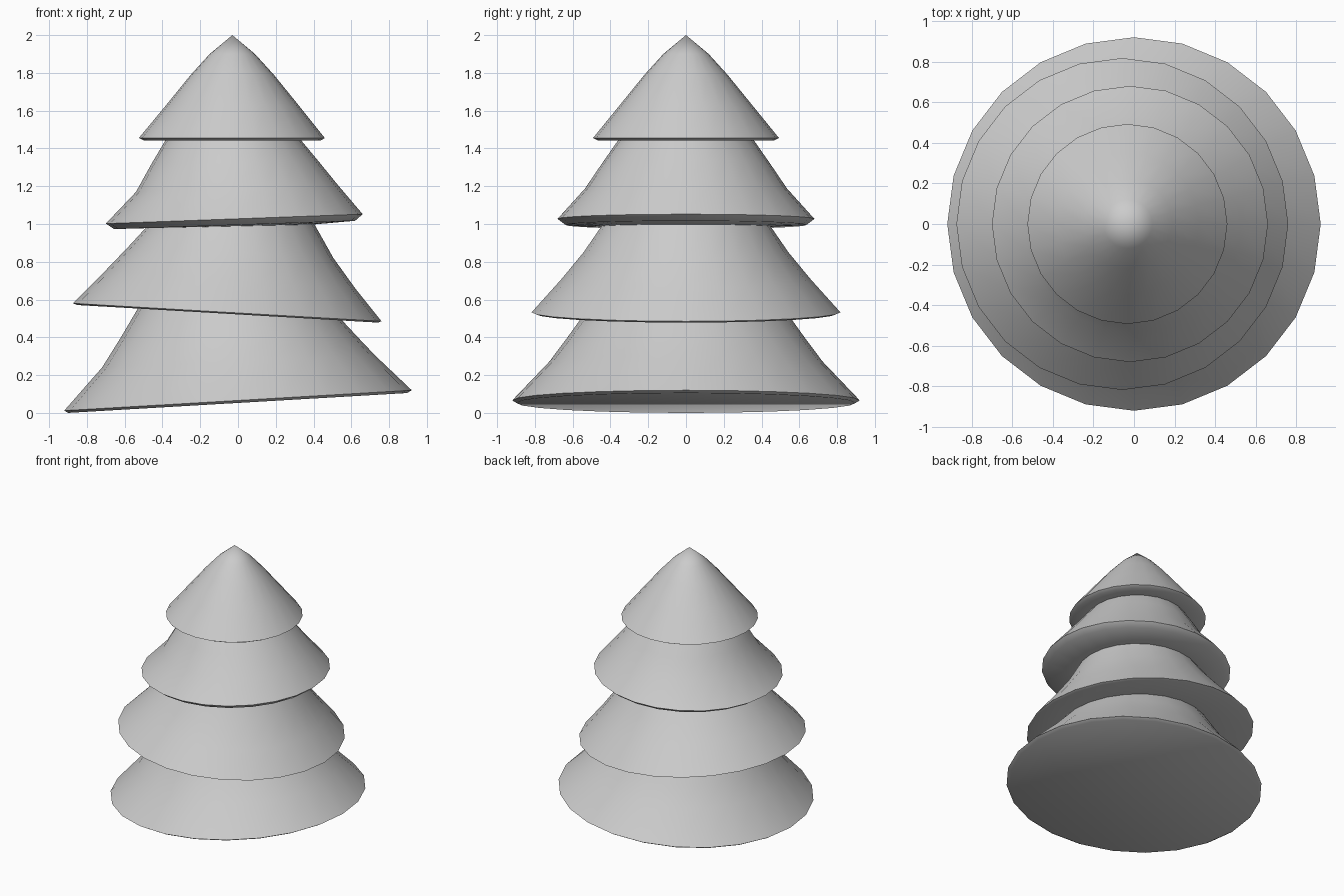
import bpy, bmesh, math

if "Cube" in bpy.data.objects:
    bpy.data.objects.remove(bpy.data.objects["Cube"])

SIDES = 24

# Each ring is a tilted circle: left x, left z, right x, right z
TIERS = [
    # bottom tier
    [(-.90, .0, .895, .105), (-.92, .012, .92, .12), (-.72, .24, .725, .305),
     (-.62, .40, .635, .40), (-.53, .553, .55, .491)],
    # second tier
    [(-.85, .571, .74, .478), (-.875, .58, .76, .485), (-.70, .755, .62, .66),
     (-.58, .88, .505, .82), (-.49, .978, .405, .998)],
    # third tier
    [(-.655, .973, .62, 1.017), (-.70, 1.002, .66, 1.052), (-.54, 1.17, .53, 1.205),
     (-.46, 1.315, .42, 1.34), (-.385, 1.442, .335, 1.442)],
    # top tier
    [(-.495, 1.441, .435, 1.441), (-.525, 1.455, .46, 1.455), (-.38, 1.63, .32, 1.63),
     (-.25, 1.79, .19, 1.79), (-.15, 1.90, .09, 1.90)],
]


def add_ring(bm, xl, zl, xr, zr):
    cx, cz = (xl + xr) / 2, (zl + zr) / 2
    dx, dz = (xr - xl) / 2, (zr - zl) / 2
    verts = []
    for i in range(SIDES):
        a = math.tau * i / SIDES
        c, s = math.cos(a), math.sin(a)
        verts.append(bm.verts.new((cx + dx * c, dx * s, cz + dz * c)))
    return verts


# Continuous skin through all tiers, closed at the base and pointed at the tip
bm = bmesh.new()
rings = [add_ring(bm, *r) for tier in TIERS for r in tier]
for low, high in zip(rings, rings[1:]):
    for i in range(SIDES):
        j = (i + 1) % SIDES
        bm.faces.new((low[i], low[j], high[j], high[i]))
bm.faces.new(rings[0][::-1])
tip = bm.verts.new((-.03, 0, 2))
for i in range(SIDES):
    bm.faces.new((rings[-1][i], rings[-1][(i + 1) % SIDES], tip))
bmesh.ops.recalc_face_normals(bm, faces=bm.faces)

mesh = bpy.data.meshes.new("tree_foliage")
bm.to_mesh(mesh)
bm.free()
tree = bpy.data.objects.new("tree_foliage", mesh)
bpy.context.collection.objects.link(tree)

# Smooth tiers with crisp rims
bpy.context.view_layer.objects.active = tree
tree.select_set(True)
bpy.ops.object.shade_smooth_by_angle(angle=math.radians(75))
